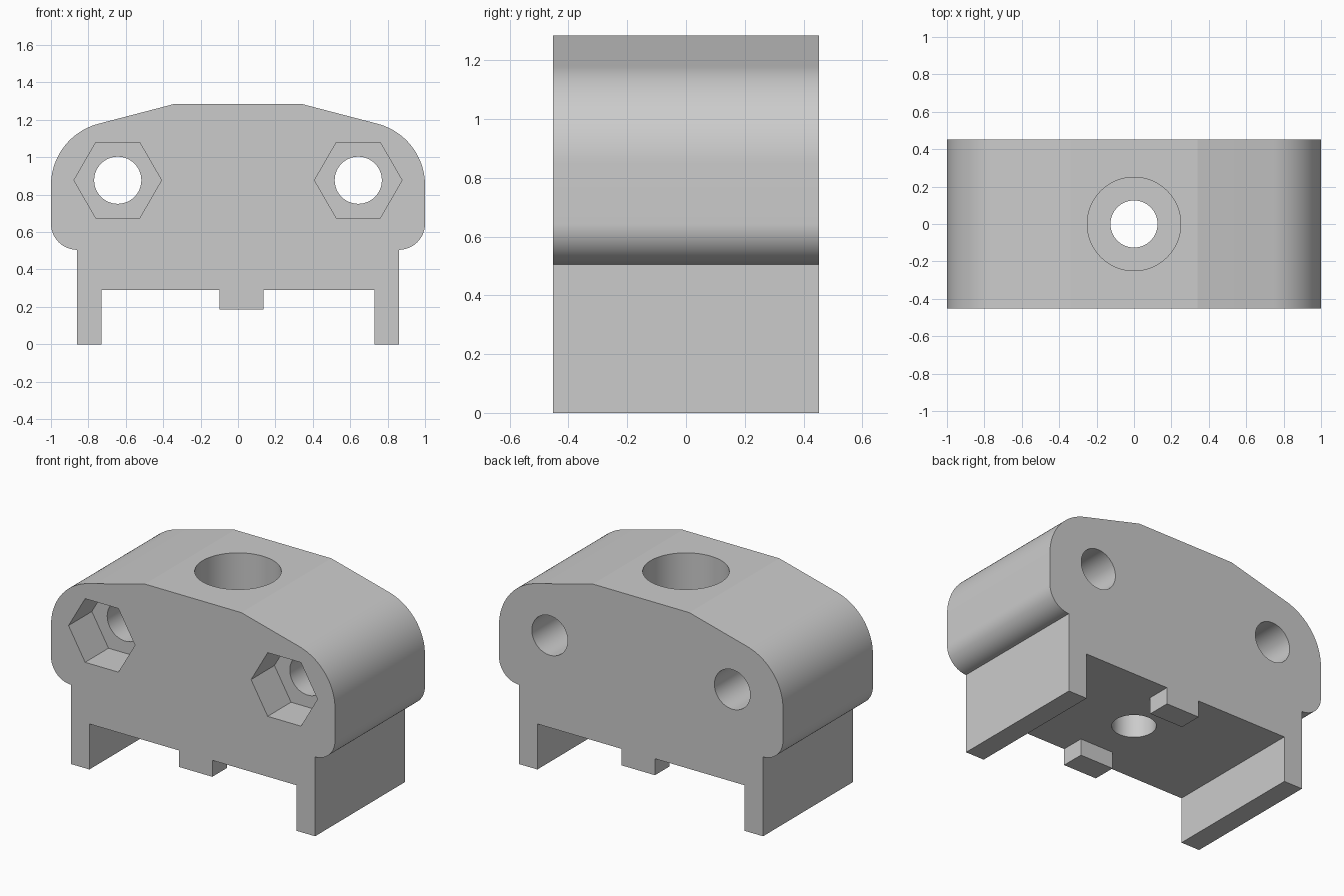
import bpy, bmesh
from math import sin, cos, pi, radians

cube = bpy.data.objects.get("Cube")
if cube:
    bpy.data.objects.remove(cube, do_unlink=True)

HALF_DEPTH = 0.4525
UNDERSIDE = 0.29

grey = bpy.data.materials.new("plain grey")
grey.use_nodes = True
grey.diffuse_color = (0.6, 0.6, 0.6, 1)
grey.node_tree.nodes["Principled BSDF"].inputs["Base Color"].default_value = (0.6, 0.6, 0.6, 1)


def arc(cx, cy, r, start, end, steps):
    """Points on an arc, angles in degrees."""
    return [(cx + r * cos(radians(start + (end - start) * i / steps)),
             cy + r * sin(radians(start + (end - start) * i / steps)))
            for i in range(steps + 1)]


def ring(cx, cy, r, sides):
    return arc(cx, cy, r, 0, 360, sides)[:-1]


def prism(name, points, lo, hi, along="y"):
    """Extrude a closed outline from lo to hi along y or z."""
    bm = bmesh.new()

    def place(p, t):
        return (p[0], t, p[1]) if along == "y" else (p[0], p[1], t)

    near = [bm.verts.new(place(p, lo)) for p in points]
    far = [bm.verts.new(place(p, hi)) for p in points]
    bm.faces.new(near)
    bm.faces.new(far)
    for i in range(len(points)):
        j = (i + 1) % len(points)
        bm.faces.new((near[i], near[j], far[j], far[i]))
    bmesh.ops.recalc_face_normals(bm, faces=bm.faces)
    mesh = bpy.data.meshes.new(name)
    bm.to_mesh(mesh)
    bm.free()
    mesh.materials.append(grey)
    obj = bpy.data.objects.new(name, mesh)
    bpy.context.collection.objects.link(obj)
    return obj


def cut(body, cutter):
    """Subtract the cutter from the body and discard it."""
    cutter.hide_render = True
    mod = body.modifiers.new(cutter.name, "BOOLEAN")
    mod.operation = "DIFFERENCE"
    mod.solver = "EXACT"
    mod.object = cutter
    bpy.ops.object.modifier_apply(modifier=mod.name)
    bpy.data.objects.remove(cutter, do_unlink=True)


# Half outline: top, sloped shoulder, rounded side, leg
half = [(0.34, 1.285)]
half += arc(0.66, 0.85, 0.34, 75.4, 0, 24)
half += arc(0.86, 0.645, 0.14, 0, -90, 24)
half += [(0.86, 0), (0.73, 0), (0.73, UNDERSIDE)]
tab = [(0.136, UNDERSIDE), (0.136, 0.185), (-0.098, 0.185), (-0.098, UNDERSIDE)]
outline = half + tab + [(-x, z) for x, z in reversed(half)]

body = prism("clamp_block", outline, -HALF_DEPTH, HALF_DEPTH)
bpy.context.view_layer.objects.active = body
body.select_set(True)

# Split the central rib into a front and a back tab
gap = [(-0.2, 0.1), (0.2, 0.1), (0.2, UNDERSIDE), (-0.2, UNDERSIDE)]
cut(body, prism("tab_gap", gap, -0.305, 0.305))

# Bolt holes with hexagonal nut pockets in the front
for side in (-1, 1):
    x = side * 0.643
    cut(body, prism("nut_pocket", ring(x, 0.877, 0.234, 6), -0.6, -HALF_DEPTH + 0.235))
    cut(body, prism("bolt_hole", ring(x, 0.877, 0.126, 64), -0.6, 0.6))

# Vertical hole with a wide counterbore from the top
cut(body, prism("counterbore", ring(0, 0, 0.25, 80), 0.6, 1.5, "z"))
cut(body, prism("centre_hole", ring(0, 0, 0.126, 64), 0.1, 1.4, "z"))

bpy.ops.object.shade_smooth_by_angle(angle=radians(10))
